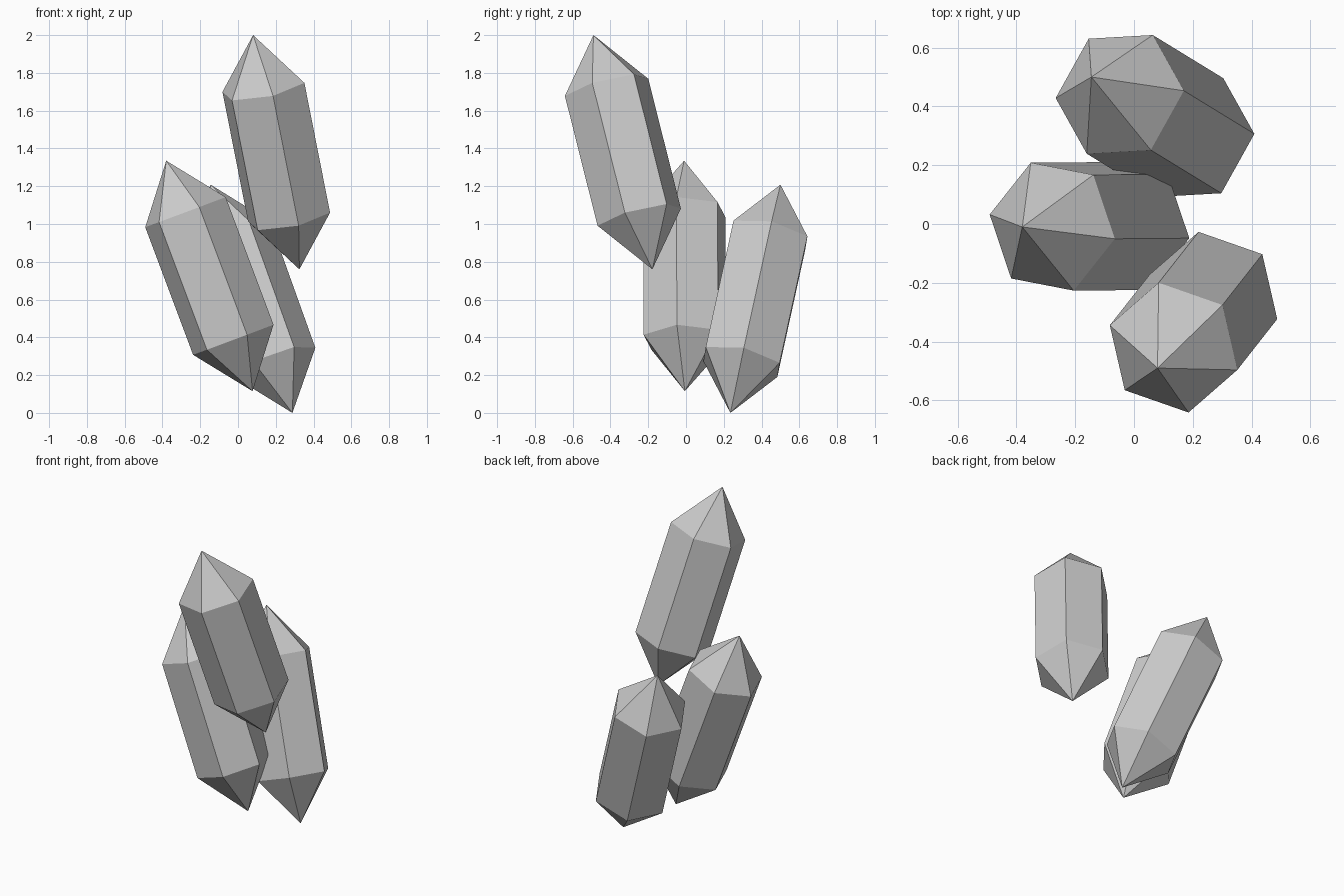
import bpy, bmesh
from math import cos, sin, pi
from mathutils import Vector

if "Cube" in bpy.data.objects:
    bpy.data.objects.remove(bpy.data.objects["Cube"])

RADIUS = 0.231      # hexagon corner radius
TIP = 0.223         # share of the length taken by each pointed end


def crystal(name, bottom, top, corner):
    """Hexagonal prism pointed at both ends; corner = direction of one ring corner."""
    bottom, top = Vector(bottom), Vector(top)
    axis = (top - bottom).normalized()
    u = Vector(corner)
    u = (u - axis * u.dot(axis)).normalized()
    v = axis.cross(u)
    bm = bmesh.new()

    def ring(t):
        c = bottom.lerp(top, t)
        return [bm.verts.new(c + RADIUS * (u * cos(i * pi / 3) + v * sin(i * pi / 3)))
                for i in range(6)]

    low, high = ring(TIP), ring(1 - TIP)
    foot, peak = bm.verts.new(bottom), bm.verts.new(top)
    for i in range(6):
        j = (i + 1) % 6
        bm.faces.new((low[i], low[j], high[j], high[i]))
        bm.faces.new((high[i], high[j], peak))
        bm.faces.new((low[j], low[i], foot))
    mesh = bpy.data.meshes.new(name)
    bm.to_mesh(mesh)
    bm.free()
    obj = bpy.data.objects.new(name, mesh)
    bpy.context.collection.objects.link(obj)


# Three tilted crystals of equal size
crystal("upper_crystal", (0.325, -0.178, 0.76), (0.08, -0.49, 2.0), (0.165, 0.144, 0.067))
crystal("left_crystal", (0.077, -0.006, 0.115), (-0.38, -0.01, 1.335), (0.216, -0.042, 0.082))
crystal("back_crystal", (0.288, 0.235, 0.0), (-0.145, 0.50, 1.208), (0.2175, 0.0125, 0.0756))
